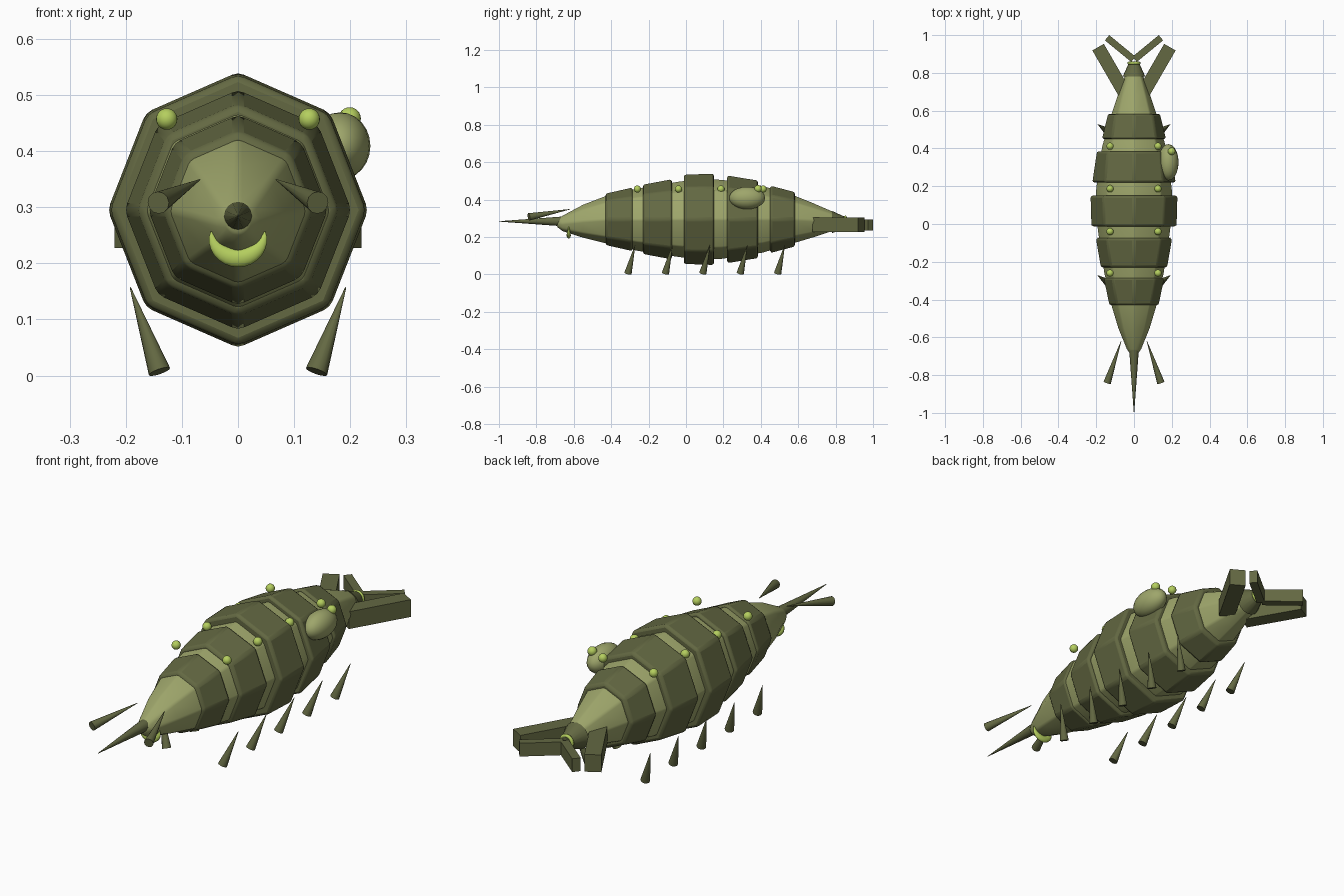
import bpy, bmesh, math
from mathutils import Vector

cube = bpy.data.objects.get("Cube")
if cube:
    bpy.data.objects.remove(cube, do_unlink=True)


def material(name, rgb):
    m = bpy.data.materials.new(name)
    m.use_nodes = True
    m.diffuse_color = (*rgb, 1)
    m.node_tree.nodes["Principled BSDF"].inputs["Base Color"].default_value = (*rgb, 1)
    return m


PALE = material("pale_olive", (0.342, 0.38, 0.147))
DARK = material("dark_olive", (0.126, 0.14, 0.055))
LIME = material("lime", (0.46, 0.62, 0.113))


def finish(bm, name, mat, smooth=None, bevel=0):
    bmesh.ops.recalc_face_normals(bm, faces=bm.faces)
    mesh = bpy.data.meshes.new(name)
    bm.to_mesh(mesh)
    bm.free()
    mesh.materials.append(mat)
    ob = bpy.data.objects.new(name, mesh)
    bpy.context.collection.objects.link(ob)
    if bevel:
        mod = ob.modifiers.new("Bevel", "BEVEL")
        mod.width, mod.segments = bevel, 2
        mod.limit_method, mod.angle_limit = "ANGLE", math.radians(25)
    if smooth:
        bpy.ops.object.select_all(action="DESELECT")
        ob.select_set(True)
        bpy.context.view_layer.objects.active = ob
        bpy.ops.object.shade_smooth_by_angle(angle=math.radians(smooth))
    return ob


def loft(name, rings, mat, smooth, bevel=0, sides=8):
    """Octagonal rings (y, radius, centre height) along the length, capped."""
    bm = bmesh.new()
    loops = []
    for y, r, z in rings:
        angles = [math.tau * i / sides for i in range(sides)]
        loops.append([bm.verts.new((0.945 * r * math.sin(a), y, z + r * math.cos(a))) for a in angles])
    for a, b in zip(loops, loops[1:]):
        for i in range(sides):
            j = (i + 1) % sides
            bm.faces.new((a[i], a[j], b[j], b[i]))
    bm.faces.new(loops[0])
    bm.faces.new(loops[-1])
    return finish(bm, name, mat, smooth, bevel)


def cone(name, base, tip, r1, r2, mat, sides=12):
    base, tip = Vector(base), Vector(tip)
    axis = tip - base
    bm = bmesh.new()
    bmesh.ops.create_cone(bm, cap_ends=True, segments=sides, radius1=r1, radius2=r2, depth=axis.length)
    rot = axis.to_track_quat("Z", "Y")
    for v in bm.verts:
        v.co = rot @ v.co + (base + tip) / 2
    return finish(bm, name, mat, 40)


def ball(name, centre, radii, mat):
    bm = bmesh.new()
    bmesh.ops.create_uvsphere(bm, u_segments=20, v_segments=12, radius=1)
    for v in bm.verts:
        v.co = Vector(a * b for a, b in zip(v.co, radii)) + Vector(centre)
    return finish(bm, name, mat, 60)


def box(name, centre, size, angle, mat):
    bm = bmesh.new()
    bmesh.ops.create_cube(bm, size=1)
    bmesh.ops.scale(bm, vec=size, verts=bm.verts)
    ob = finish(bm, name, mat)
    ob.location = centre
    ob.rotation_euler.z = math.radians(angle)


# Soft inner body
loft("body", [(-0.69, 0.022, 0.275), (-0.66, 0.043, 0.273), (-0.55, 0.09, 0.285),
              (-0.43, 0.128, 0.293), (-0.26, 0.168, 0.293), (-0.04, 0.203, 0.295),
              (0.08, 0.217, 0.295), (0.19, 0.213, 0.295), (0.41, 0.18, 0.295),
              (0.58, 0.128, 0.295), (0.68, 0.093, 0.29), (0.78, 0.055, 0.285),
              (0.84, 0.03, 0.28)], PALE, 50, 0.008)

# Armour bands: front and back position, then front and back radius
bands = [(-0.43, -0.285, 0.14, 0.172), (-0.23, -0.075, 0.188, 0.216), (-0.012, 0.15, 0.241, 0.246),
         (0.22, 0.385, 0.236, 0.21), (0.45, 0.583, 0.182, 0.148)]
for i, (y0, y1, r0, r1) in enumerate(bands):
    loft(f"armour_band_{i + 1}", [(y0, r0, 0.295), (y1, r1, 0.295)], DARK, 40, 0.012)

# Proboscis
cone("proboscis", (0, -0.66, 0.284), (0, -1.0, 0.284), 0.026, 0.001, DARK, 16)

# Mouth: a tapered crescent tube
curve = bpy.data.curves.new("mouth", "CURVE")
curve.dimensions = "3D"
curve.bevel_depth, curve.bevel_resolution = 0.016, 3
spline = curve.splines.new("POLY")
steps = 16
spline.points.add(steps)
for i, p in enumerate(spline.points):
    t = i / steps
    a = math.pi * (1 + t)
    p.co = (0.048 * math.cos(a), 0, 0.257 + 0.048 * math.sin(a), 1)
    p.radius = 0.05 + math.sin(math.pi * t) ** 0.8
curve.materials.append(LIME)
mouth = bpy.data.objects.new("mouth", curve)
mouth.location.y = -0.627
mouth.scale.y = 0.7
bpy.context.collection.objects.link(mouth)

# Paired parts
for side, s in (("right", -1), ("left", 1)):
    cone(f"{side}_antenna", (s * 0.142, -0.84, 0.308), (s * 0.068, -0.62, 0.349), 0.02, 0.001, DARK)
    for i in range(5):
        y = -0.31 + 0.2 * i
        cone(f"{side}_leg_{i + 1}", (s * 0.14, y, 0.007), (s * 0.192, y + 0.038, 0.157), 0.02, 0.001, DARK)
    for i, y in enumerate((-0.26, -0.04, 0.187, 0.412)):
        ball(f"{side}_spot_{i + 1}", (s * 0.127, y, 0.457), (0.019,) * 3, LIME)
    box(f"{side}_large_tail_fin", (s * 0.12, 0.815, 0.266), (0.07, 0.28, 0.078), -s * 30, DARK)
    box(f"{side}_small_tail_fin", (s * 0.073, 0.929, 0.265), (0.036, 0.18, 0.06), -s * 50.7, DARK)

# Side growth with its spot
ball("side_growth", (0.182, 0.327, 0.409), (0.054, 0.096, 0.06), PALE)
ball("growth_spot", (0.199, 0.385, 0.458), (0.02,) * 3, LIME)

# Tail stub and its ring
cone("tail_stub", (0, 0.78, 0.28), (0, 0.86, 0.28), 0.06, 0.024, DARK, 16)
bpy.ops.mesh.primitive_torus_add(major_segments=24, minor_segments=8, major_radius=0.027, minor_radius=0.008,
                                 location=(0, 0.852, 0.28), rotation=(math.pi / 2, 0, 0))
ring = bpy.context.object
ring.name = "tail_ring"
ring.data.materials.append(LIME)
bpy.ops.object.shade_smooth_by_angle(angle=math.radians(60))
